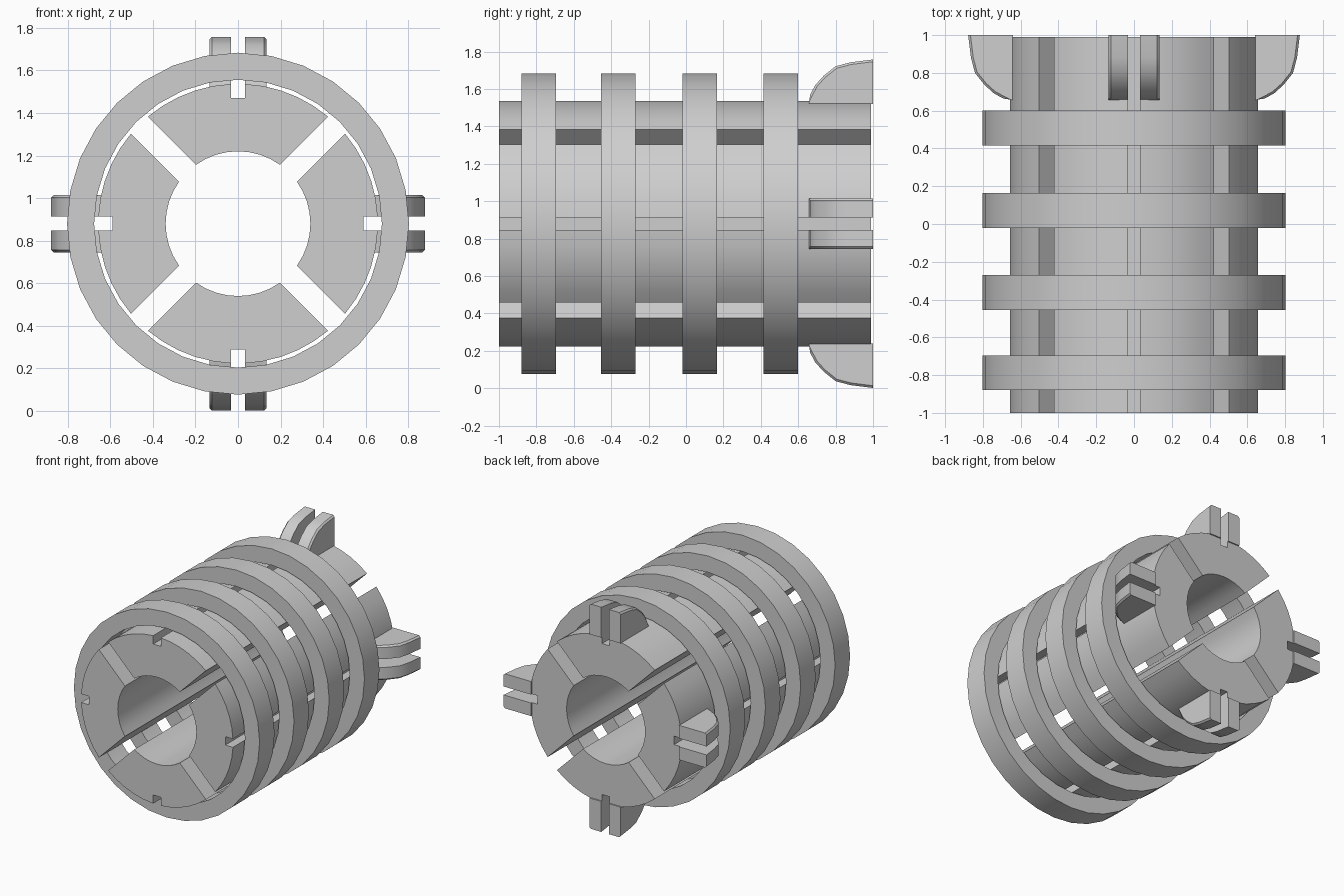
import bpy, bmesh, math
from mathutils import Matrix, Vector

if "Cube" in bpy.data.objects:
    bpy.data.objects.remove(bpy.data.objects["Cube"])

CZ = 0.88                       # height of the sleeve axis
R_OUT, R_IN = 0.657, 0.34       # core radii
GAP, NOTCH, NOTCH_R = 0.057, 0.033, 0.59

grey = bpy.data.materials.new("light grey")
grey.diffuse_color = (0.62, 0.62, 0.62, 1)
grey.use_nodes = True
grey.node_tree.nodes["Principled BSDF"].inputs["Base Color"].default_value = grey.diffuse_color


def finish(bm, name, turn=0):
    """Turn about the sleeve axis, lift into place and make an object."""
    bmesh.ops.recalc_face_normals(bm, faces=bm.faces)
    bm.transform(Matrix.Translation((0, 0, CZ)) @ Matrix.Rotation(turn, 4, 'Y'))
    me = bpy.data.meshes.new(name)
    bm.to_mesh(me)
    bm.free()
    ob = bpy.data.objects.new(name, me)
    bpy.context.collection.objects.link(ob)
    me.materials.append(grey)
    bpy.context.view_layer.objects.active = ob
    ob.select_set(True)
    bpy.ops.object.shade_smooth_by_angle(angle=math.radians(25))
    ob.select_set(False)
    return ob


def prism(points, offset):
    """Extrude a closed outline along an offset vector."""
    bm = bmesh.new()
    face = bm.faces.new([bm.verts.new(p) for p in points])
    ext = bmesh.ops.extrude_face_region(bm, geom=[face])
    new = [v for v in ext['geom'] if isinstance(v, bmesh.types.BMVert)]
    bmesh.ops.translate(bm, verts=new, vec=Vector(offset))
    return bm


def arc(r, a0, a1, n):
    return [(r * math.cos(a0 + (a1 - a0) * i / n), r * math.sin(a0 + (a1 - a0) * i / n))
            for i in range(n + 1)]


# Core quarter outline: two outer arcs with a key slot, then the bore arc
a_out = math.pi / 4 + math.asin(GAP / R_OUT)
a_in = math.pi / 4 + math.asin(GAP / R_IN)
a_slot = math.acos(NOTCH / R_OUT)
outline = (arc(R_OUT, a_out, a_slot, 5) + [(NOTCH, NOTCH_R), (-NOTCH, NOTCH_R)]
           + arc(R_OUT, math.pi - a_slot, math.pi - a_out, 5)
           + arc(R_IN, math.pi - a_in, a_in, 8))

# Clip tab outline in (y, radius)
tab = [(1.0, 0.64), (0.656, 0.64), (0.664, 0.69), (0.69, 0.74), (0.735, 0.79),
       (0.80, 0.842), (0.88, 0.863), (1.0, 0.878)]

sides = ["top", "right", "bottom", "left"]
for k, side in enumerate(sides):
    turn = k * math.pi / 2
    # Core quarter
    finish(prism([(x, -1.0, z) for x, z in outline], (0, 1.99, 0)),
           "core_quarter_" + side, turn)
    # Pair of clip tabs with a small chamfer on the outer curved edge
    for s in (-1, 1):
        bm = prism([(s * NOTCH, y, z) for y, z in tab], (s * 0.102, 0, 0))
        edges = [e for e in bm.edges if all(
            abs(v.co.x) > 0.1 and v.co.z > 0.65 for v in e.verts)]
        bmesh.ops.bevel(bm, geom=edges, offset=0.012, segments=1, affect='EDGES')
        finish(bm, "clip_tab_%s_%s" % (side, "a" if s < 0 else "b"), turn)

# Four hoops around the core
N = 32
for i, y0 in enumerate((-0.88, -0.455, -0.02, 0.415)):
    bm = bmesh.new()
    loops = []
    for r, y in ((0.803, y0), (0.803, y0 + 0.185), (0.676, y0 + 0.185), (0.676, y0)):
        loops.append([bm.verts.new((r * math.sin(2 * math.pi * j / N), y,
                                    r * math.cos(2 * math.pi * j / N)))
                      for j in range(N)])
    for a in range(4):
        A, B = loops[a], loops[(a + 1) % 4]
        for j in range(N):
            bm.faces.new((A[j], A[(j + 1) % N], B[(j + 1) % N], B[j]))
    finish(bm, "hoop_%d" % (i + 1))
